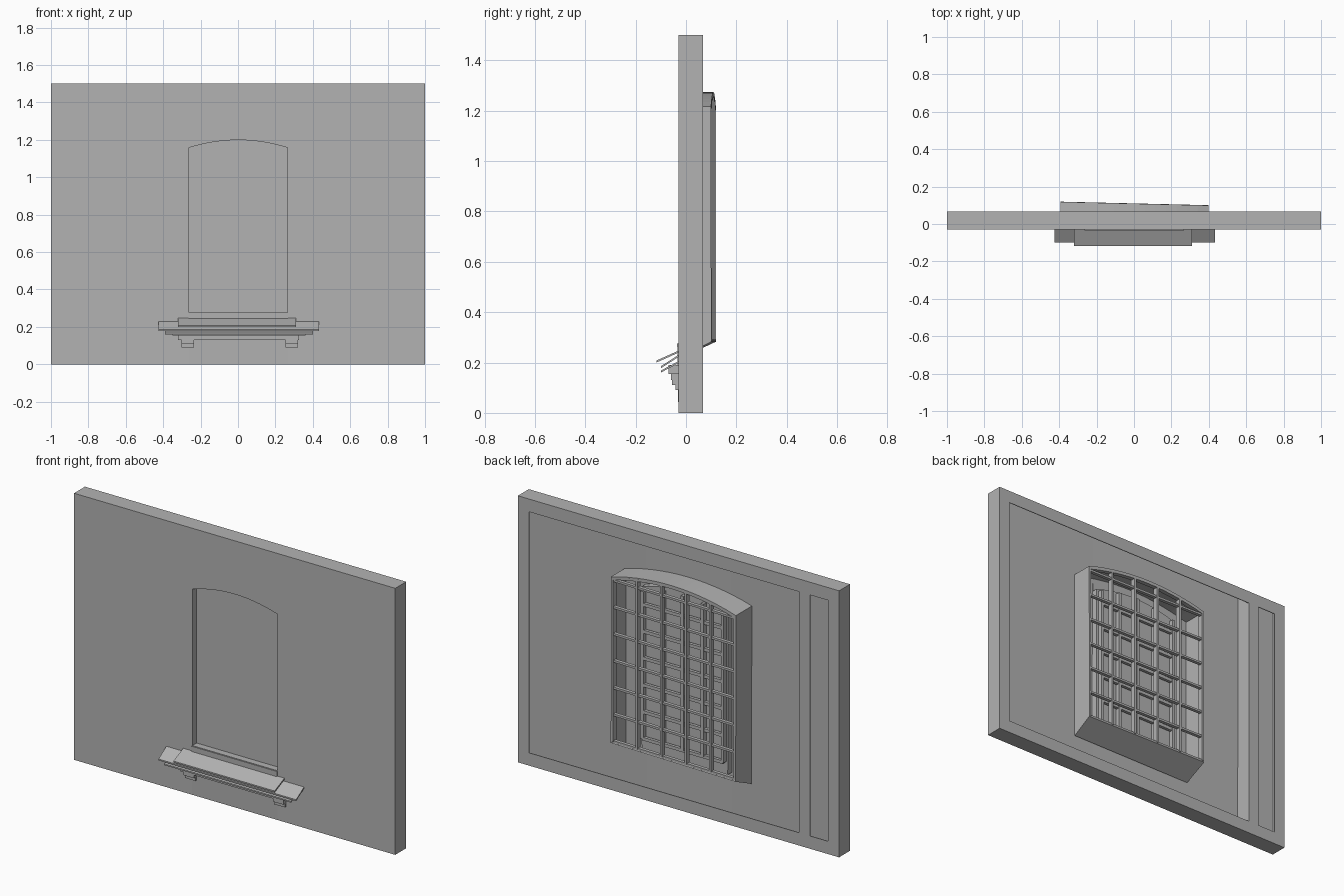
import bpy, bmesh, math
from mathutils import Vector

cube = bpy.data.objects.get("Cube")
if cube:
    bpy.data.objects.remove(cube, do_unlink=True)

stone = bpy.data.materials.new("stone_grey")
stone.use_nodes = True
GREY = (0.45, 0.45, 0.45, 1)
stone.diffuse_color = GREY
stone.node_tree.nodes["Principled BSDF"].inputs["Base Color"].default_value = GREY

FRONT, BACK, H = -0.03, 0.067, 1.5


def make(name, bm):
    bmesh.ops.remove_doubles(bm, verts=bm.verts, dist=1e-5)
    bmesh.ops.recalc_face_normals(bm, faces=bm.faces)
    me = bpy.data.meshes.new(name)
    bm.to_mesh(me)
    bm.free()
    me.materials.append(stone)
    ob = bpy.data.objects.new(name, me)
    bpy.context.collection.objects.link(ob)
    return ob


def add_box(bm, x, y, z):
    """Box from (min, max) ranges."""
    vs = bmesh.ops.create_cube(bm, size=1)["verts"]
    for v in vs:
        v.co = Vector([(r[0] + r[1]) / 2 + c * (r[1] - r[0]) for r, c in zip((x, y, z), v.co)])
    return vs


def boxes(name, specs):
    bm = bmesh.new()
    for s in specs:
        add_box(bm, *s)
    return make(name, bm)


def face(bm, pts):
    return bm.faces.new([bm.verts.new(p) for p in pts])


def arch(x0, x1, spring, rise, n=14):
    """Points (x, z) of a shallow arch from x0 to x1."""
    return [(x0 + (x1 - x0) * i / n, spring + rise * (1 - (2 * i / n - 1) ** 2)) for i in range(n + 1)]


def loft(name, ring_a, ring_b, closed=True, thick=0.006):
    """Shell between two matching rings of 3D points."""
    bm = bmesh.new()
    n = len(ring_a)
    for i in range(n if closed else n - 1):
        j = (i + 1) % n
        face(bm, [ring_a[i], ring_a[j], ring_b[j], ring_b[i]])
    ob = make(name, bm)
    sol = ob.modifiers.new("thickness", "SOLIDIFY")
    sol.thickness = thick
    sol.offset = 0
    return ob


# Front wall sheet with an arched opening
X0, X1, SILL = -0.265, 0.268, 0.275
opening = arch(X0, X1, 1.16, 0.042)
bm = bmesh.new()
quads = [((-1, 0), (X0, 0), (X0, H), (-1, H)),
         ((X1, 0), (1, 0), (1, H), (X1, H)),
         ((X0, 0), (X1, 0), (X1, SILL), (X0, SILL))]
quads += [(a, b, (b[0], H), (a[0], H)) for a, b in zip(opening, opening[1:])]
for q in quads:
    face(bm, [(x, FRONT, z) for x, z in q])
sheet = make("front_wall", bm)
sol = sheet.modifiers.new("thickness", "SOLIDIFY")
sol.thickness = 0.005
sol.offset = -1

# Hollow wall edges, back border and dividing web
t = 0.004
depth = (FRONT, BACK)
boxes("wall_edges", [((-1, -1 + t), depth, (0, H)), ((1 - t, 1), depth, (0, H)),
                     ((-1, 1), depth, (0, t)), ((-1, 1), depth, (H - t, H))])
rim = (BACK - t, BACK)
boxes("back_border", [((-1, -0.93), rim, (0, H)), ((0.93, 1), rim, (0, H)),
                      ((-0.82, -0.75), rim, (0, H)),
                      ((-1, 1), rim, (0, 0.072)), ((-1, 1), rim, (H - 0.072, H))])
boxes("dividing_web", [((-0.754, -0.75), (FRONT, BACK - t), (t, H - t))])

# Recessed panel and its reveal
outline = opening + [(X1, SILL), (X0, SILL)]
PANEL = 0.008
loft("opening_reveal", [(x, FRONT, z) for x, z in outline], [(x, PANEL, z) for x, z in outline])
bm = bmesh.new()
face(bm, [(x, PANEL, z) for x, z in outline])
make("window_panel", bm)

# Deep window casing, slightly skewed at the back
BX0, BX1, BZ = -0.39, 0.395, 0.285


def back_y(x, inset=0.0):
    return 0.109 - 0.024 * x - inset


top = arch(BX0, BX1, 1.215, 0.055)
ring = top + [(BX1, BZ), (BX0, BZ)]
front_ring = [(x, FRONT + 0.006, z if z > 0.5 else 0.22) for x, z in ring]
back_ring = [(x, back_y(x), z) for x, z in ring]
loft("window_casing", front_ring, back_ring, thick=0.008)


# Lattice of glazing bars
def lattice(name, x0, x1, cols, z0, step, rows, spring, rise, y_at, w, deep):
    bm = bmesh.new()
    mid, half = (x0 + x1) / 2, (x1 - x0) / 2
    for i in range(cols + 1):
        x = x0 + (x1 - x0) * i / cols
        z_top = spring + rise * (1 - ((x - mid) / half) ** 2)
        add_box(bm, (x - w, x + w), (y_at(x) - deep, y_at(x)), (z0, z_top))
    for i in range(rows):
        z = z0 + step * i
        for v in add_box(bm, (x0, x1), (-deep * 0.8, -0.003), (z - w, z + w)):
            v.co.y += y_at(v.co.x)
    return make(name, bm)


lattice("glazing_bars", BX0 + 0.005, BX1 - 0.005, 5, 0.292, 0.151, 7, 1.212, 0.053, back_y, 0.006, 0.028)
lattice("inner_sash_bars", -0.25, 0.25, 4, 0.32, 0.151, 6, 1.15, 0.04, lambda x: 0.035, 0.009, 0.025)

# Arched top rail of the lattice
loft("top_rail", [(x, back_y(x, 0.025), z - 0.008) for x, z in top],
     [(x, back_y(x), z - 0.008) for x, z in top], closed=False, thick=0.014)


# Layered sloping sill
def slope_plate(name, x0, x1, y_out, z_out, z_wall, thick):
    bm = bmesh.new()
    for v in add_box(bm, (x0, x1), (y_out, FRONT), (-thick, 0)):
        v.co.z += z_out if v.co.y < (y_out + FRONT) / 2 else z_wall
    return make(name, bm)


slope_plate("sill_top", -0.32, 0.31, -0.117, 0.208, 0.247, 0.008)
slope_plate("sill_ledge", -0.425, 0.432, -0.1, 0.185, 0.23, 0.008)
slope_plate("sill_drip", -0.39, 0.40, -0.1, 0.168, 0.205, 0.008)
boxes("sill_body", [((-0.35, 0.36), (-0.07, FRONT), (0.155, 0.19)),
                    ((-0.32, 0.325), (-0.06, FRONT), (0.13, 0.16))])
boxes("sill_inner_step", [((X0, X1), (FRONT - 0.004, PANEL), (0.245, SILL))])
boxes("sill_brackets", [((s - 0.033, s + 0.033), (y, FRONT), z) for s in (-0.268, 0.288)
                        for y, z in ((-0.055, (0.11, 0.135)), (-0.042, (0.09, 0.115)))])
